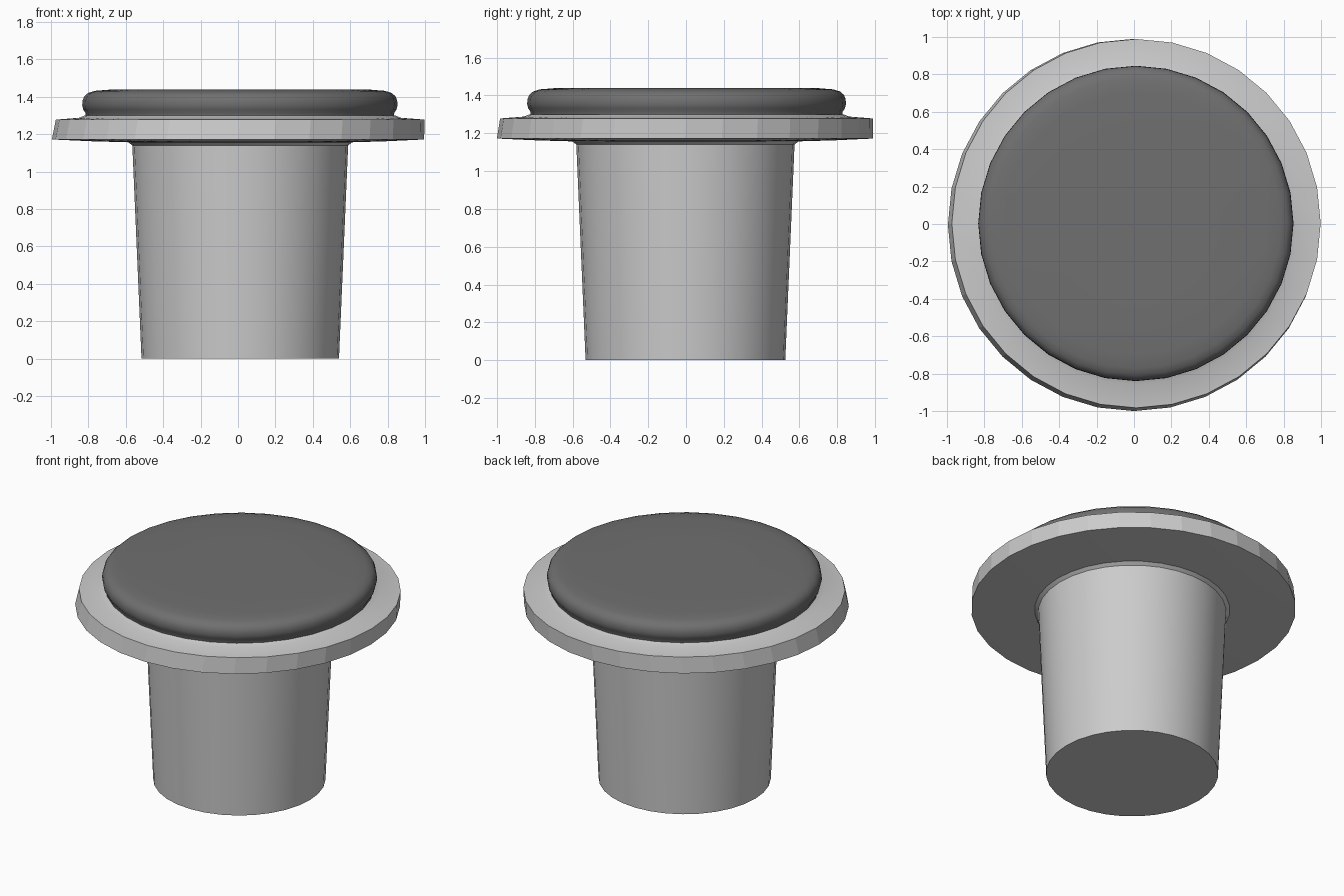
import bpy, bmesh
from math import cos, sin, tau, radians

if "Cube" in bpy.data.objects:
    bpy.data.objects.remove(bpy.data.objects["Cube"])

SIDES = 32


def lathe(name, rings, flat_bands=(), color=None):
    """Skin a stack of (radius, z, centre_x, centre_y) rings, capped at both ends."""
    bm = bmesh.new()
    loops = [[bm.verts.new((cx + r * cos(tau * i / SIDES), cy + r * sin(tau * i / SIDES), z))
              for i in range(SIDES)] for r, z, cx, cy in rings]
    for band, (a, b) in enumerate(zip(loops, loops[1:])):
        for i in range(SIDES):
            j = (i + 1) % SIDES
            f = bm.faces.new((a[i], a[j], b[j], b[i]))
            f.smooth = band not in flat_bands
    bm.faces.new(loops[0][::-1])
    bm.faces.new(loops[-1])
    # keep caps and rims crisp
    bm.normal_update()
    for e in bm.edges:
        e.smooth = e.calc_face_angle(0) < radians(40)
    me = bpy.data.meshes.new(name)
    bm.to_mesh(me)
    bm.free()
    ob = bpy.data.objects.new(name, me)
    bpy.context.collection.objects.link(ob)
    if color:
        mat = bpy.data.materials.new(name + "_dark")
        mat.diffuse_color = color
        mat.use_nodes = True
        mat.node_tree.nodes["Principled BSDF"].inputs["Base Color"].default_value = mat.diffuse_color
        me.materials.append(mat)
    return ob


CX = 0.012

# tapered stem with a short flare into the flange
lathe("stem", [
    (0.528, 0.0, CX, -0.003),
    (0.577, 1.14, CX, -0.003),
    (0.60, 1.158, CX, -0.003),
])

# thin faceted flange, its lower rim slightly off centre
lathe("flange", [
    (0.60, 1.157, CX, -0.003),
    (0.78, 1.162, 0.006, -0.003),
    (0.995, 1.172, 0.0, -0.005),
    (0.986, 1.278, 0.012, 0.003),
    (0.86, 1.288, 0.011, 0.003),
    (0.83, 1.30, 0.011, 0.002),
], flat_bands=(2,))

# padded dark top with a bulging edge
pad = [(0.85, 1.285), (0.824, 1.297), (0.826, 1.315), (0.838, 1.333), (0.843, 1.355),
       (0.841, 1.38), (0.832, 1.403), (0.811, 1.421), (0.775, 1.432), (0.70, 1.438), (0.45, 1.44)]
lathe("top_pad", [(r, z, 0.01, 0.003) for r, z in pad], color=(0.16, 0.16, 0.16, 1))
